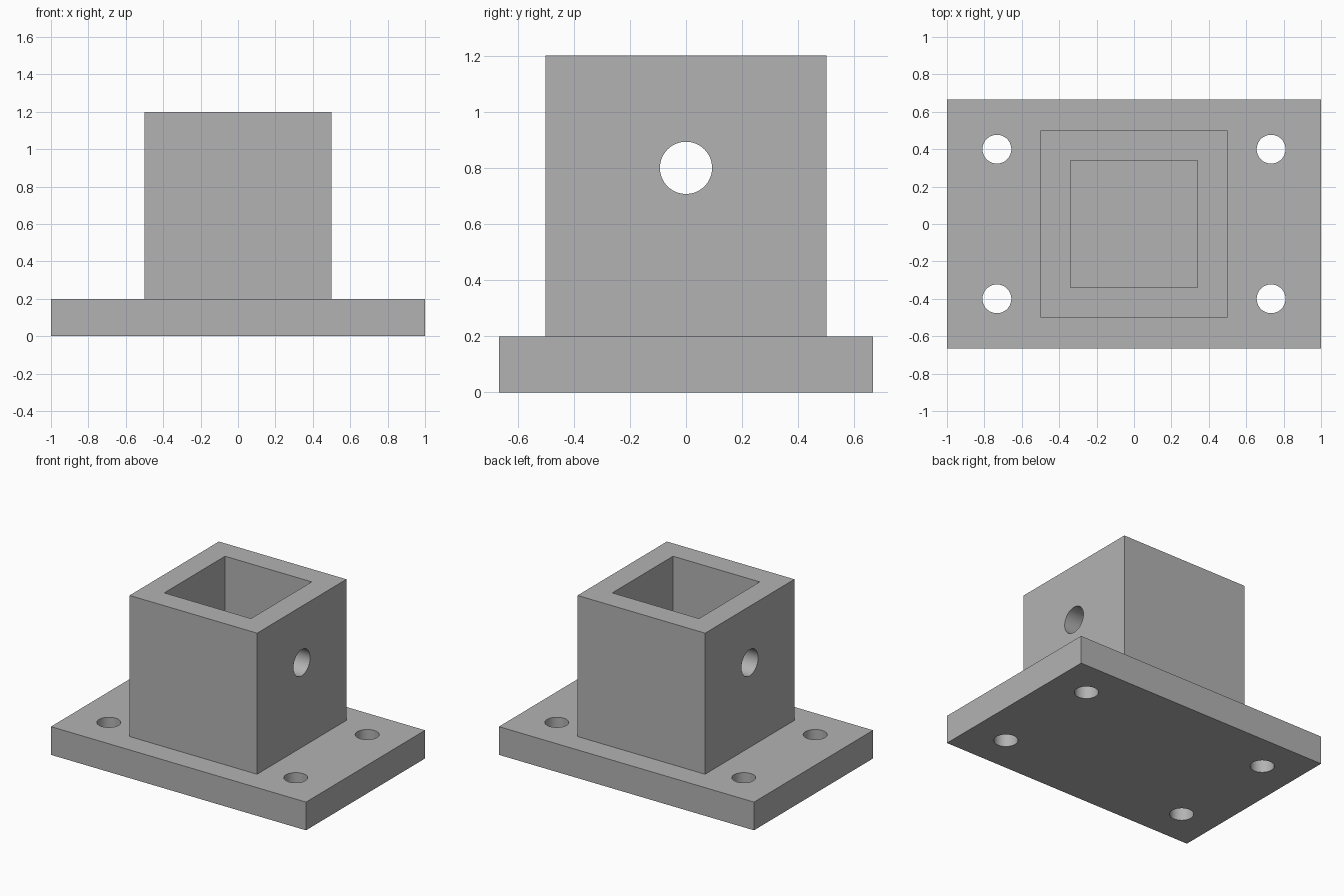
import bpy
import math

cube = bpy.data.objects.get("Cube")
if cube:
    bpy.data.objects.remove(cube, do_unlink=True)

grey = bpy.data.materials.new("plain_grey")
grey.use_nodes = True
GREY = (0.45, 0.45, 0.45, 1)
grey.diffuse_color = GREY
grey.node_tree.nodes["Principled BSDF"].inputs["Base Color"].default_value = GREY


def box(name, width, depth, bottom, top):
    bpy.ops.mesh.primitive_cube_add(size=1, location=(0, 0, (bottom + top) / 2))
    ob = bpy.context.object
    ob.name = name
    ob.scale = (width, depth, top - bottom)
    bpy.ops.object.transform_apply(location=True, rotation=False, scale=True)
    ob.data.materials.append(grey)
    return ob


def rod(name, radius, length, location, rotation=(0, 0, 0)):
    bpy.ops.mesh.primitive_cylinder_add(vertices=64, radius=radius, depth=length,
                                        location=location, rotation=rotation)
    ob = bpy.context.object
    ob.name = name
    ob.data.materials.append(grey)
    return ob


def combine(target, tool, operation):
    """Apply a boolean, then discard the tool object."""
    tool.hide_render = True
    mod = target.modifiers.new(tool.name, 'BOOLEAN')
    mod.operation = operation
    mod.solver = 'EXACT'
    mod.object = tool
    bpy.context.view_layer.objects.active = target
    bpy.ops.object.modifier_apply(modifier=mod.name)
    bpy.data.objects.remove(tool, do_unlink=True)


# Flange plate joined to the square post
bracket = box("socket_bracket", 2, 1.333, 0, 0.2)
combine(bracket, box("post", 1, 1, 0.1, 1.2), 'UNION')

# Square pocket, open at the top
combine(bracket, box("pocket_cutter", 0.68, 0.68, 0.2, 1.4), 'DIFFERENCE')

# Cross pin hole through both side walls
combine(bracket, rod("pin_cutter", 0.093, 1.4, (0, 0, 0.8),
                     (0, math.pi / 2, 0)), 'DIFFERENCE')

# Four mounting holes in the flange corners
for x in (-0.733, 0.733):
    for y in (-0.4, 0.4):
        combine(bracket, rod("bolt_cutter", 0.077, 0.6, (x, y, 0.1)), 'DIFFERENCE')

# Smooth hole walls, crisp edges elsewhere
bpy.ops.object.select_all(action='DESELECT')
bracket.select_set(True)
bpy.context.view_layer.objects.active = bracket
bpy.ops.object.shade_smooth_by_angle(angle=math.radians(30))
